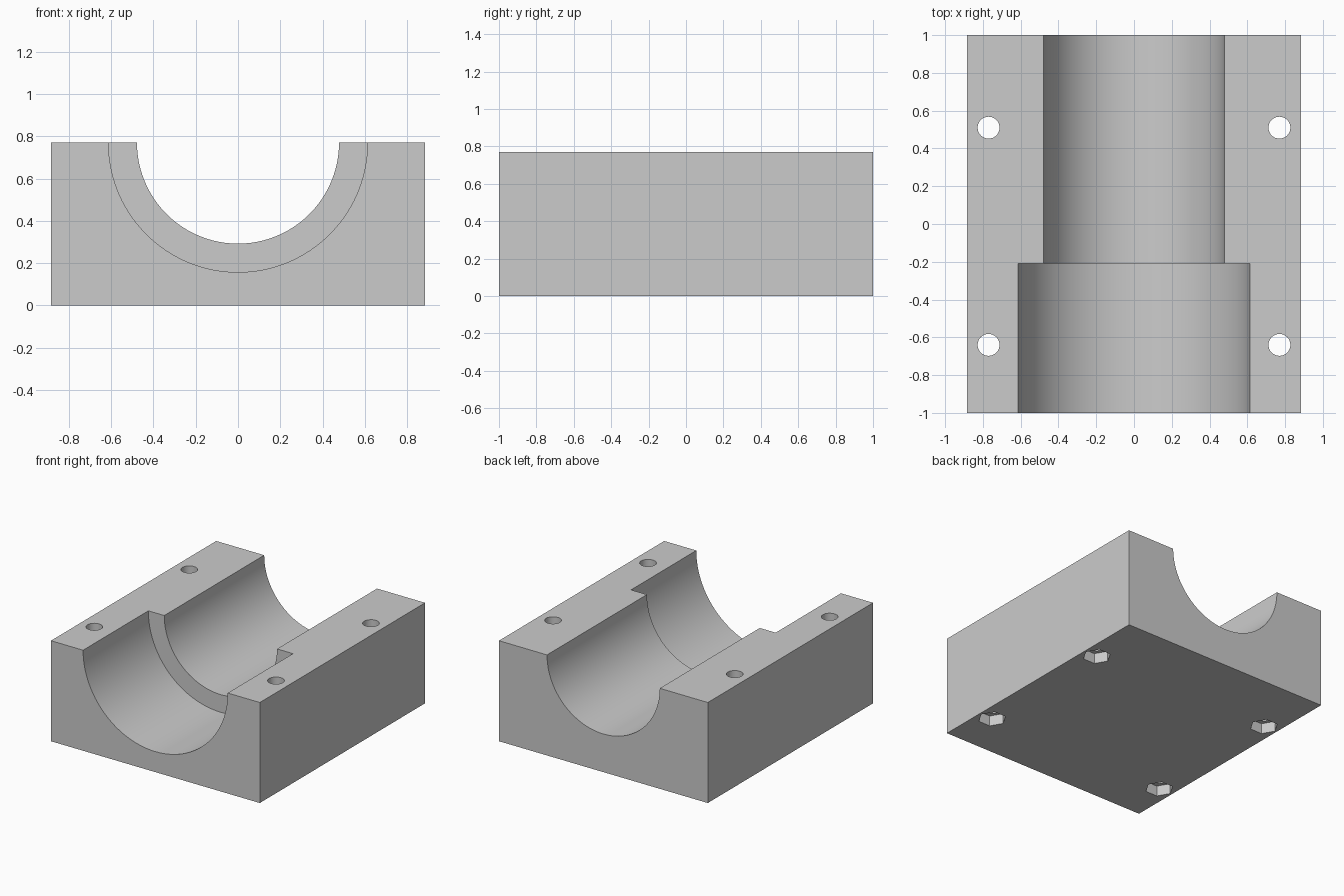
import bpy
import math

HEIGHT = 0.77
WIDTH, LENGTH = 1.77, 2.0

cube = bpy.data.objects.get("Cube")
if cube:
    bpy.data.objects.remove(cube, do_unlink=True)

grey = bpy.data.materials.new("light_grey")
grey.use_nodes = True
colour = (0.6, 0.6, 0.6, 1.0)
grey.diffuse_color = colour
grey.node_tree.nodes["Principled BSDF"].inputs["Base Color"].default_value = colour


def cutter(name, sides, radius, depth, location, rotation=(0, 0, 0)):
    """Add a prism used only for cutting the block."""
    bpy.ops.mesh.primitive_cylinder_add(vertices=sides, radius=radius, depth=depth,
                                        location=location, rotation=rotation)
    obj = bpy.context.object
    obj.name = name
    obj.hide_render = True
    return obj


def bore(name, radius, y_start, y_end):
    """Round channel along y, centred on the top face."""
    return cutter(name, 96, radius, y_end - y_start,
                  (0, (y_start + y_end) / 2, HEIGHT), (math.pi / 2, 0, 0))


# Main block
bpy.ops.mesh.primitive_cube_add(size=1, location=(0, 0, HEIGHT / 2))
block = bpy.context.object
block.name = "bearing_block"
block.scale = (WIDTH, LENGTH, HEIGHT)
bpy.ops.object.transform_apply(location=False, rotation=False, scale=True)
block.data.materials.append(grey)

# Stepped channel: wide at the front, narrow through to the back
cutters = [bore("narrow_bore_cutter", 0.478, -1.2, 1.2),
           bore("wide_bore_cutter", 0.613, -1.3, -0.21)]

# Bolt holes with hexagonal nut pockets underneath
pocket = 0.08
for x in (-0.77, 0.77):
    for y in (-0.64, 0.51):
        cutters.append(cutter("bolt_hole_cutter", 32, 0.058, 2, (x, y, HEIGHT / 2)))
        cutters.append(cutter("nut_pocket_cutter", 6, 0.1, 2 * pocket, (x, y, 0),
                              (0, 0, math.pi / 6)))

for tool in cutters:
    tool.data.materials.append(grey)
    mod = block.modifiers.new(tool.name, 'BOOLEAN')
    mod.operation = 'DIFFERENCE'
    mod.solver = 'EXACT'
    mod.object = tool

# Apply the cuts, drop the cutters and shade the block
bpy.ops.object.select_all(action='DESELECT')
block.select_set(True)
bpy.context.view_layer.objects.active = block
for mod in list(block.modifiers):
    bpy.ops.object.modifier_apply(modifier=mod.name)
for tool in cutters:
    bpy.data.objects.remove(tool, do_unlink=True)
bpy.ops.object.shade_smooth_by_angle(angle=math.radians(30))
